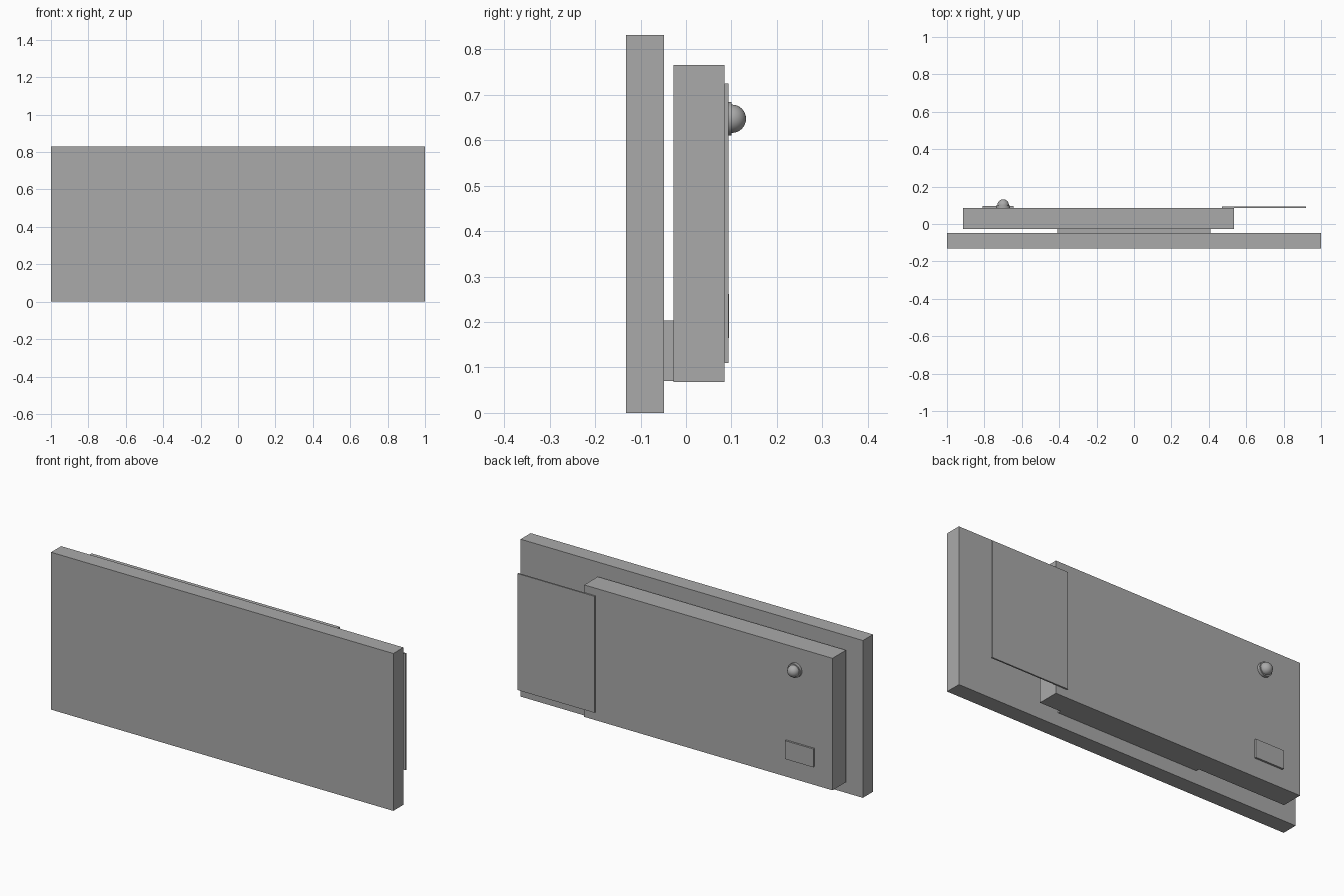
import bpy
import math

cube = bpy.data.objects.get("Cube")
if cube:
    bpy.data.objects.remove(cube, do_unlink=True)

# One neutral grey for every part
grey = bpy.data.materials.new("neutral_grey")
grey.use_nodes = True
colour = (0.4, 0.4, 0.4, 1)
grey.diffuse_color = colour
grey.node_tree.nodes["Principled BSDF"].inputs["Base Color"].default_value = colour


def finish(name):
    obj = bpy.context.object
    obj.name = obj.data.name = name
    obj.data.materials.append(grey)
    return obj


def box(name, x, y, z):
    """Box given by its (low, high) range along each axis."""
    spans = (x, y, z)
    bpy.ops.mesh.primitive_cube_add(size=1, location=[(a + b) / 2 for a, b in spans])
    obj = finish(name)
    obj.scale = [b - a for a, b in spans]
    bpy.ops.object.transform_apply(location=False, rotation=False, scale=True)
    return obj


# Slabs, from front to back
box("front_panel", (-1, 1), (-0.132, -0.048), (0, 0.831))
box("spacer_block", (-0.41, 0.41), (-0.048, -0.028), (0.07, 0.203))
box("rear_housing", (-0.915, 0.535), (-0.028, 0.085), (0.068, 0.765))
box("side_plate", (0.47, 0.92), (0.085, 0.093), (0.11, 0.725))
box("small_cover", (-0.81, -0.645), (0.085, 0.095), (0.165, 0.262))

# Round button: flat collar with a ball set into it
knob_x, knob_z = -0.7, 0.647
bpy.ops.mesh.primitive_cylinder_add(
    vertices=48, radius=0.037, depth=0.015,
    location=(knob_x, 0.0925, knob_z), rotation=(math.pi / 2, 0, 0))
finish("button_collar")
bpy.ops.object.shade_smooth_by_angle()

bpy.ops.mesh.primitive_uv_sphere_add(
    segments=48, ring_count=24, radius=0.031, location=(knob_x, 0.101, knob_z))
finish("button_ball")
bpy.ops.object.shade_smooth_by_angle()
